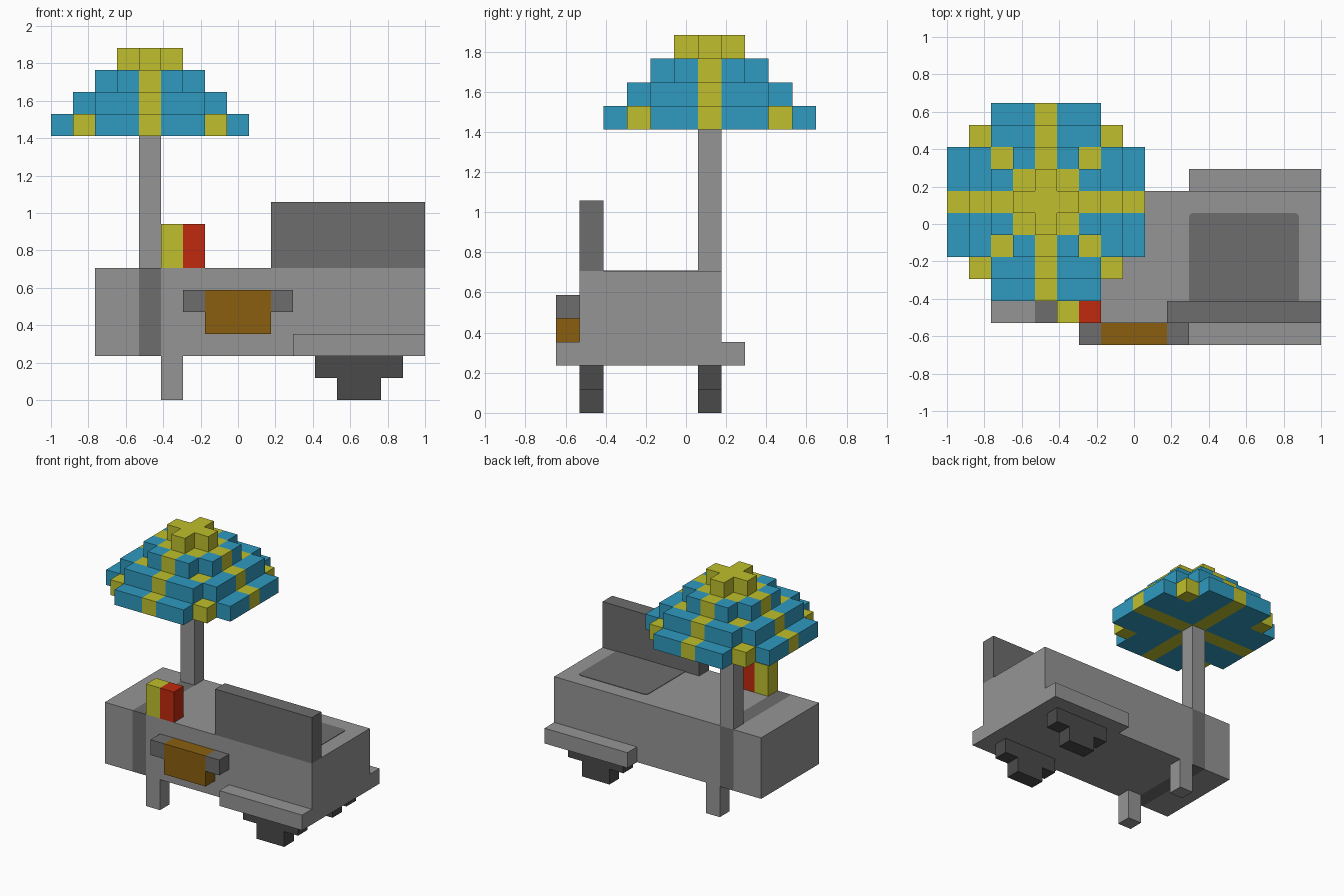
import bpy, bmesh
from mathutils import Vector

cube = bpy.data.objects.get("Cube")
if cube:
    bpy.data.objects.remove(cube, do_unlink=True)

U = 2 / 17                              # size of one block
ORIGIN = Vector((-8.5, -5.5, 0)) * U    # corner of the block grid


def material(name, hex_code):
    """Flat material from an sRGB hex colour, stored as linear values."""
    srgb = [int(hex_code[i:i + 2], 16) / 255 for i in (0, 2, 4)]
    col = [c / 12.92 if c <= 0.04045 else ((c + 0.055) / 1.055) ** 2.4 for c in srgb] + [1]
    m = bpy.data.materials.new(name)
    m.use_nodes = True
    m.diffuse_color = col
    bsdf = next(n for n in m.node_tree.nodes if n.type == 'BSDF_PRINCIPLED')
    bsdf.inputs["Base Color"].default_value = col
    return m


LIGHT = material("light_grey", "959595")
DARK = material("dark_grey", "6d6d6d")
BLACK = material("charcoal", "4a4a4a")
BLUE = material("blue", "2f9bc0")
YELLOW = material("yellow", "bfbf2d")
RED = material("red", "c02a0e")
BROWN = material("brown", "8a5f10")


def finish(name, bm, *mats):
    mesh = bpy.data.meshes.new(name)
    bm.to_mesh(mesh)
    bm.free()
    for m in mats:
        mesh.materials.append(m)
    obj = bpy.data.objects.new(name, mesh)
    bpy.context.collection.objects.link(obj)
    return obj


def block_mesh(x, y, z):
    """Box spanning grid lines x, y, z (pairs of block coordinates)."""
    bm = bmesh.new()
    bmesh.ops.create_cube(bm, size=1)
    lo, hi = Vector((x[0], y[0], z[0])), Vector((x[1], y[1], z[1]))
    for v in bm.verts:
        v.co = ORIGIN + U * Vector([lo[i] + (v.co[i] + 0.5) * (hi[i] - lo[i]) for i in range(3)])
    return bm


def block(name, mat, x, y, z):
    return finish(name, block_mesh(x, y, z), mat)


# Body with a dark band around it
block("body_end", LIGHT, (2, 4), (1, 7), (2, 6))
block("body_band", DARK, (4, 5), (1, 7), (2, 6))
block("body_main", LIGHT, (5, 17), (1, 7), (2, 6))

# Backrest, side steps
block("backrest", DARK, (10, 17), (1, 2), (6, 9))
block("front_step", LIGHT, (11, 17), (0, 1), (2, 3))
block("back_step", LIGHT, (11, 17), (7, 8), (2, 3))

# Thin seat pad with rounded rear corners
bm = block_mesh((11, 16), (2, 6), (6, 6.03))
corners = [e for e in bm.edges
           if abs(e.verts[0].co.z - e.verts[1].co.z) > 0.001 and e.verts[0].co.y > 0]
bmesh.ops.bevel(bm, geom=corners, offset=0.025, segments=3, profile=0.5, affect='EDGES')
finish("seat_pad", bm, DARK)

# Two small containers on top
block("yellow_container", YELLOW, (5, 6), (1, 2), (6, 8))
block("red_container", RED, (6, 7), (1, 2), (6, 8))

# Brown basket held between two brackets
block("basket", BROWN, (7, 10), (0, 1), (3, 5))
block("basket_bracket_right", DARK, (6, 7), (0, 1), (4, 5))
block("basket_bracket_left", DARK, (10, 11), (0, 1), (4, 5))

# Support legs and stepped wheels on both sides
for side, y in (("front", 1), ("back", 6)):
    block(side + "_leg", LIGHT, (5, 6), (y, y + 1), (0, 2))
    block(side + "_wheel_top", BLACK, (12, 16), (y, y + 1), (1, 2))
    block(side + "_wheel_bottom", BLACK, (13, 15), (y, y + 1), (0, 1))

# Umbrella pole
block("umbrella_pole", LIGHT, (4, 5), (6, 7), (6, 12))

# Umbrella canopy: layers as (level, radius, largest |x| + |y|)
cells = {}
for level, r, reach in ((12, 4, 6), (13, 3, 5), (14, 2, 3), (15, 1, 1)):
    for i in range(-r, r + 1):
        for j in range(-r, r + 1):
            if abs(i) + abs(j) <= reach:
                stripe = i == 0 or j == 0 or abs(i) == abs(j) == r - 1
                cells[(i + 4, j + 6, level)] = 1 if stripe else 0

bm = bmesh.new()
for cell, colour in cells.items():
    for axis in range(3):
        for step in (-1, 1):
            near = list(cell)
            near[axis] += step
            if tuple(near) in cells:
                continue
            # Outer face of this block, wound to point outward
            a, b = Vector((0, 0, 0)), Vector((0, 0, 0))
            a[(axis + 1) % 3], b[(axis + 2) % 3] = 1, 1
            base = Vector(cell)
            base[axis] += max(step, 0)
            quad = [base, base + a, base + a + b, base + b][::step]
            face = bm.faces.new([bm.verts.new(ORIGIN + p * U) for p in quad])
            face.material_index = colour
bmesh.ops.remove_doubles(bm, verts=bm.verts, dist=0.0001)
finish("umbrella_canopy", bm, BLUE, YELLOW)
